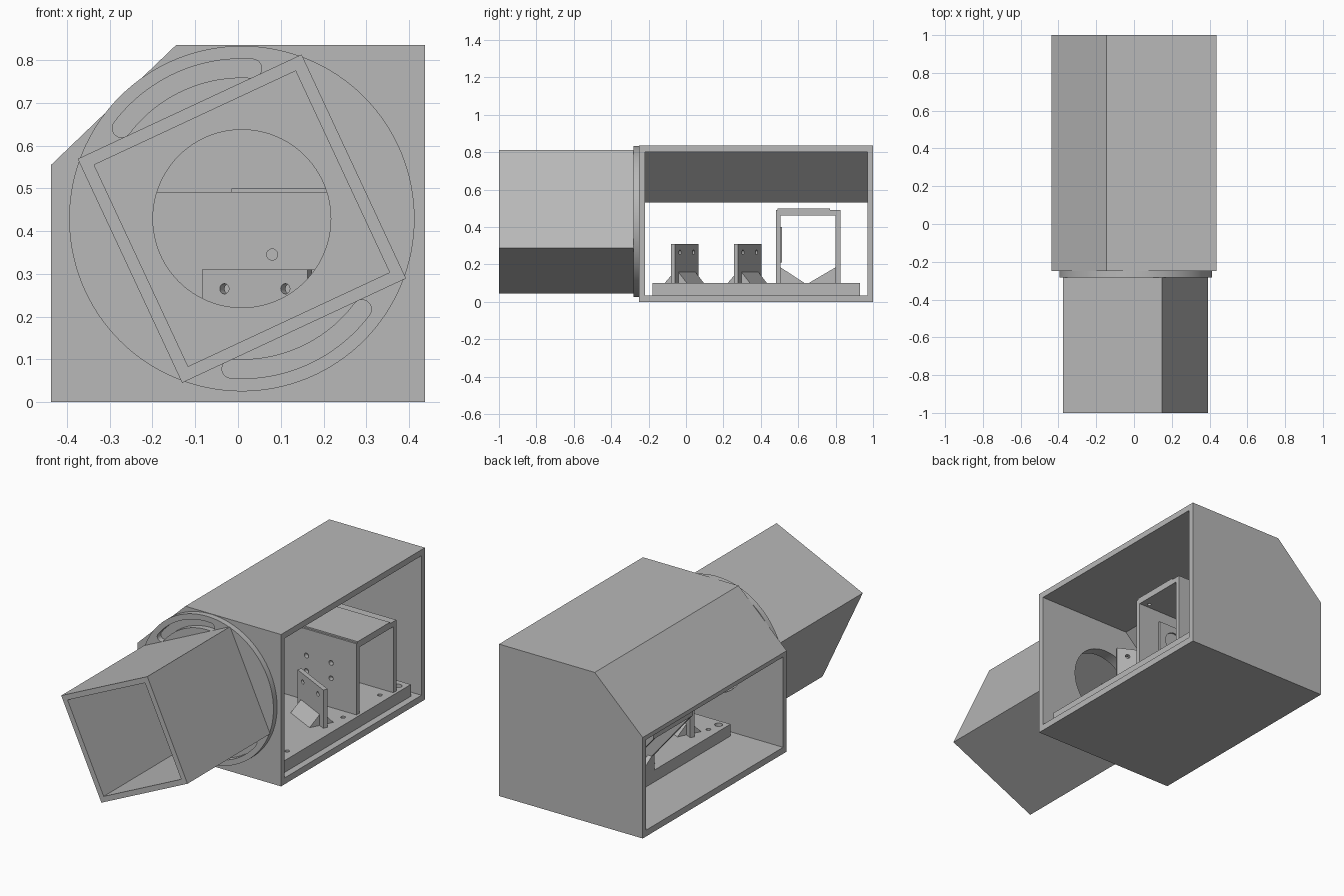
import bpy, bmesh
from math import sin, cos, pi, radians
from mathutils import Matrix, Vector

cube = bpy.data.objects.get("Cube")
if cube:
    bpy.data.objects.remove(cube, do_unlink=True)

grey = bpy.data.materials.new("plain grey")
grey.use_nodes = True
GREY = (0.48, 0.48, 0.48, 1)
grey.diffuse_color = GREY
grey.node_tree.nodes["Principled BSDF"].inputs["Base Color"].default_value = GREY
parts = []


def prism(name, points, axis, start, end):
    """Extrude a flat outline along one axis."""
    def place(p, d):
        return {"x": (d, p[0], p[1]), "y": (p[0], d, p[1]), "z": (p[0], p[1], d)}[axis]
    bm = bmesh.new()
    face = bm.faces.new([bm.verts.new(place(p, start)) for p in points])
    new = bmesh.ops.extrude_face_region(bm, geom=[face])["geom"]
    shift = Vector(place((0, 0), end - start))
    bmesh.ops.translate(bm, vec=shift, verts=[g for g in new if isinstance(g, bmesh.types.BMVert)])
    bmesh.ops.recalc_face_normals(bm, faces=bm.faces)
    mesh = bpy.data.meshes.new(name)
    bm.to_mesh(mesh)
    bm.free()
    mesh.materials.append(grey)
    obj = bpy.data.objects.new(name, mesh)
    bpy.context.collection.objects.link(obj)
    parts.append(obj)
    return obj


def rect(a0, b0, a1, b1):
    return [(a0, b0), (a1, b0), (a1, b1), (a0, b1)]


def circle(cx, cz, r, n=24):
    return [(cx + r * cos(2 * pi * i / n), cz + r * sin(2 * pi * i / n)) for i in range(n)]


def cut(obj, cutters):
    """Subtract each cutter, bake the result and remove the cutters."""
    for c in cutters:
        mod = obj.modifiers.new("cut", "BOOLEAN")
        mod.operation, mod.solver, mod.object = "DIFFERENCE", "EXACT", c
    bpy.context.view_layer.update()
    graph = bpy.context.evaluated_depsgraph_get()
    baked = bpy.data.meshes.new_from_object(obj.evaluated_get(graph))
    obj.modifiers.clear()
    obj.data = baked
    for c in cutters:
        parts.remove(c)
        bpy.data.objects.remove(c, do_unlink=True)


def holes(spots, r, axis, start, end):
    return [prism("hole_cutter", circle(a, b, r), axis, start, end) for a, b in spots]


CX, CZ = 0.009, 0.429      # optical axis
BORE = 0.208

# Housing: chamfered box, open on both sides, round port at the front
housing = prism("housing", [(-.437, 0), (.437, 0), (.437, .835), (-.145, .835), (-.437, .555)],
                "y", -.25, 1)
cavity = prism("cavity_cutter", [(-.6, .035), (.6, .035), (.6, .802), (-.13, .802),
                                 (-.412, .532), (-.6, .532)], "y", -.22, .97)
port = prism("port_cutter", circle(CX, CZ, BORE, 96), "y", -.4, -.1)
cut(housing, [cavity, port])


# Rotating flange with two curved adjustment slots
def slot(first, last, radius, half):
    mid = [radians(first + (last - first) * i / 24) for i in range(25)]
    pts = [(CX + (radius + half) * cos(a), CZ + (radius + half) * sin(a)) for a in mid]
    for end, turn in ((mid[-1], 0), (mid[0], pi)):
        ex, ez = CX + radius * cos(end), CZ + radius * sin(end)
        pts += [(ex + half * cos(end + turn + pi * i / 10),
                 ez + half * sin(end + turn + pi * i / 10)) for i in range(1, 10)]
        if turn == 0:
            pts += [(CX + (radius - half) * cos(a), CZ + (radius - half) * sin(a))
                    for a in reversed(mid)]
    return pts


flange = prism("flange", circle(CX, CZ, .404, 128), "y", -.282, -.25)
cut(flange, [prism("bore_cutter", circle(CX, CZ, BORE, 96), "y", -.4, -.1)]
    + [prism("slot_cutter", slot(86 + t, 143 + t, .352, .022), "y", -.4, -.1) for t in (0, 180)])


# Square hood, turned about the optical axis
def square(half):
    turn = Matrix.Rotation(radians(25), 2)
    return [tuple(turn @ Vector(p) + Vector((CX, CZ))) for p in rect(-half, -half, half, half)]


hood = prism("hood", square(.289), "y", -1, -.282)
cut(hood, [prism("hood_cutter", square(.26), "y", -1.1, -.2)])

# Mounting plate with screw holes
base = prism("mounting_plate", rect(-.145, -.18, .4, .93), "z", .035, .1)
cut(base, holes([(x, y) for x in (-.09, .345) for y in (-.066, .42, .74)], .012, "z", .07, .2)
    + holes([(x, y) for x in (-.1, .357) for y in (-.14, .88)], .02, "z", .07, .2))

# Large bridge bracket: two slanted legs and a top plate
leg = [(-.145, .1), (.385, .1), (.385, .465), (-.38, .465), (-.145, .185)]
front_leg = prism("bridge_front_leg", leg, "y", .48, .505)
cut(front_leg, holes([(x, z) for x in (.08, .23) for z in (.26, .345)], .013, "y", .4, .6))
prism("bridge_rear_leg", leg, "y", .8, .825)
top = prism("bridge_top", rect(-.38, .48, .385, .825), "z", .463, .491)
cut(top, holes([(x, y) for x in (-.3, .34) for y in (.53, .77)], .01, "z", .4, .6))
prism("bridge_cover", rect(-.015, .49, .385, .77), "z", .491, .499)

# Triangular stiffeners at the foot of the bridge
prism("front_stiffener", [(.505, .1), (.635, .1), (.505, .185)], "x", -.145, -.12)
prism("rear_stiffener", [(.8, .1), (.655, .1), (.8, .185)], "x", -.145, -.12)

# Thin ring plate behind the front leg
ring = prism("backing_plate", rect(.055, .21, .255, .4), "y", .505, .514)
cut(ring, holes([(.155, .305)], .06, "y", .45, .6))

# Two angled mirror holders with wedge feet
for label, x, y in (("front", .045, -.007), ("rear", .222, .33)):
    plate = prism(label + "_holder_plate", rect(-.138, .1, .138, .31), "y", -.0125, .0125)
    cut(plate, holes([(-.08, .265), (.08, .265)], .012, "y", -.1, .1))
    foot = prism(label + "_holder_foot", [(-.07, .1), (.065, .1), (.0125, .16), (-.0125, .16)],
                 "x", -.1, .1)
    for obj in (plate, foot):
        obj.data.transform(Matrix.Translation((x, y, 0)) @ Matrix.Rotation(radians(-27), 4, "Z"))

# Smooth the round walls and keep the edges sharp
for obj in bpy.context.selected_objects:
    obj.select_set(False)
for obj in parts:
    obj.select_set(True)
bpy.context.view_layer.objects.active = parts[0]
bpy.ops.object.shade_smooth_by_angle(angle=radians(25))
